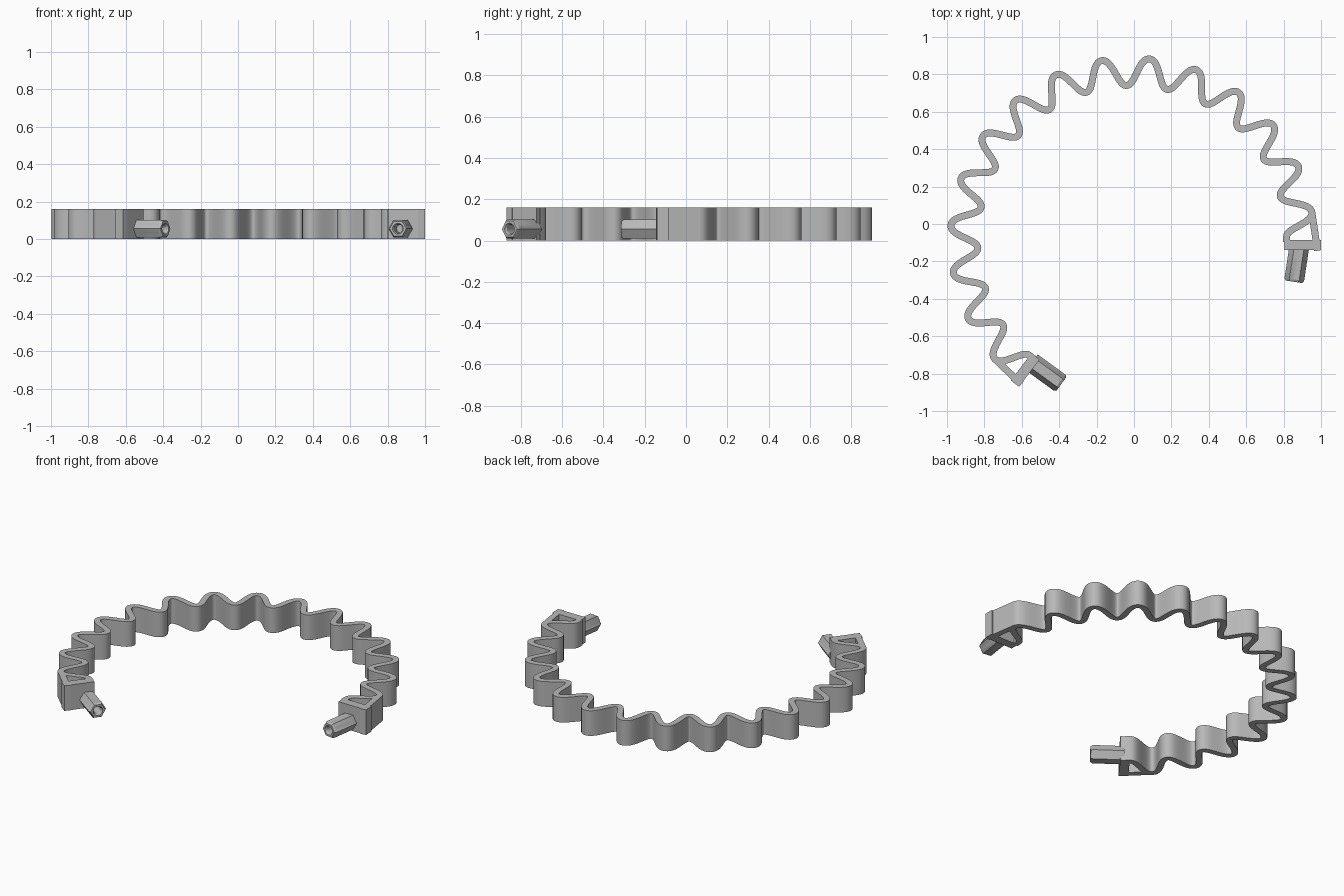
import bpy, bmesh, math
from mathutils import Vector

if "Cube" in bpy.data.objects:
    bpy.data.objects.remove(bpy.data.objects["Cube"])

HEIGHT = 0.16
THICK = 0.037
CENTRE = Vector((-0.01, -0.085))
MEAN_R, AMP = 0.899, 0.073
PITCH, PHASE = 15.15, 84.5       # degrees per wave, angle of one crest

grey = bpy.data.materials.new("grey_plastic")
grey.use_nodes = True
colour = (0.48, 0.48, 0.48, 1)
grey.diffuse_color = colour
grey.node_tree.nodes["Principled BSDF"].inputs["Base Color"].default_value = colour


def finish(name, bm):
    bmesh.ops.recalc_face_normals(bm, faces=bm.faces)
    mesh = bpy.data.meshes.new(name)
    bm.to_mesh(mesh)
    bm.free()
    mesh.materials.append(grey)
    obj = bpy.data.objects.new(name, mesh)
    bpy.context.collection.objects.link(obj)
    bpy.ops.object.select_all(action='DESELECT')
    obj.select_set(True)
    bpy.context.view_layer.objects.active = obj
    bpy.ops.object.shade_smooth_by_angle(angle=math.radians(30))
    return obj


def prism(name, left, right):
    """Strip between two outlines, raised to the full band height."""
    bm = bmesh.new()
    a = [bm.verts.new((p.x, p.y, 0)) for p in left]
    b = [bm.verts.new((p.x, p.y, 0)) for p in right]
    for i in range(len(a) - 1):
        bm.faces.new((a[i], a[i + 1], b[i + 1], b[i]))
    geo = bmesh.ops.extrude_face_region(bm, geom=bm.faces[:])["geom"]
    top = [g for g in geo if isinstance(g, bmesh.types.BMVert)]
    bmesh.ops.translate(bm, verts=top, vec=(0, 0, HEIGHT))
    return finish(name, bm)


def polar(r, deg):
    t = math.radians(deg)
    return CENTRE + Vector((math.cos(t), math.sin(t))) * r


def bar(name, a, b, thick, toward):
    """Straight wall from a to b, thickened to the side of a given point."""
    d = (b - a).normalized()
    n = Vector((-d.y, d.x))
    if n.dot(toward - a) < 0:
        n = -n
    return prism(name, [a, b], [a + n * thick, b + n * thick])


# Wavy band, from one inner trough to the last one
first = PHASE - 5.5 * PITCH
waves, steps = 15, 28
path = []
for i in range(waves * steps + 1):
    c = -math.cos(2 * math.pi * i / steps)
    path.append(polar(MEAN_R + AMP * c * (1.15 - 0.15 * c * c), first + PITCH * i / steps))
last = first + waves * PITCH
path = [polar(MEAN_R - AMP, first - 2)] + path + [polar(MEAN_R - AMP, last + 2)]
left, right = [], []
for i, p in enumerate(path):
    d = (path[min(i + 1, len(path) - 1)] - path[max(i - 1, 0)]).normalized()
    n = Vector((-d.y, d.x)) * THICK / 2
    left.append(p + n)
    right.append(p - n)
prism("wavy_band", left, right)


def pin(name, centre, direction):
    """Six-sided connector with a chamfered tip and a round socket."""
    axis = Vector(direction).normalized()
    side = Vector((-axis.y, axis.x))
    segs = 24

    def hexagon(a, size):
        k = a % (math.pi / 3) - math.pi / 6
        return size * math.cos(math.pi / 6) / math.cos(k)

    bm = bmesh.new()
    # distance along the axis, radius, six-sided or round
    rings = [(-0.11, 0.053, True), (0.073, 0.053, True), (0.085, 0.045, True),
             (0.085, 0.029, False), (0.075, 0.023, False), (-0.02, 0.023, False)]
    loops = []
    for s, size, six in rings:
        loop = []
        for i in range(segs):
            a = 2 * math.pi * i / segs
            r = hexagon(a, size) if six else size
            p = Vector(centre) + axis * s + side * r * math.cos(a)
            loop.append(bm.verts.new((p.x, p.y, 0.055 + r * math.sin(a))))
        loops.append(loop)
    for lo, hi in zip(loops, loops[1:]):
        for i in range(segs):
            j = (i + 1) % segs
            bm.faces.new((lo[i], lo[j], hi[j], hi[i]))
    bm.faces.new(loops[0])
    bm.faces.new(loops[-1])
    finish(name, bm)


# End frames and connectors: crest angle, outer corner, inner corner, pin centre, pin axis
ends = {
    "left": (first + PITCH / 2, (1.0, -0.14), (0.805, -0.14), (0.868, -0.225), (-0.15, -0.99)),
    "right": (last - PITCH / 2, (-0.615, -0.87), (-0.505, -0.725), (-0.457, -0.805), (0.81, -0.59)),
}
for tag, (crest, outer, inner, middle, axis) in ends.items():
    outer, inner = Vector(outer), Vector(inner)
    peak = polar(MEAN_R + AMP + THICK / 2, crest)
    bar(tag + "_outer_wall", peak, outer, THICK, CENTRE)
    bar(tag + "_end_wall", outer, inner, 0.055, peak)
    pin(tag + "_connector", middle, axis)
